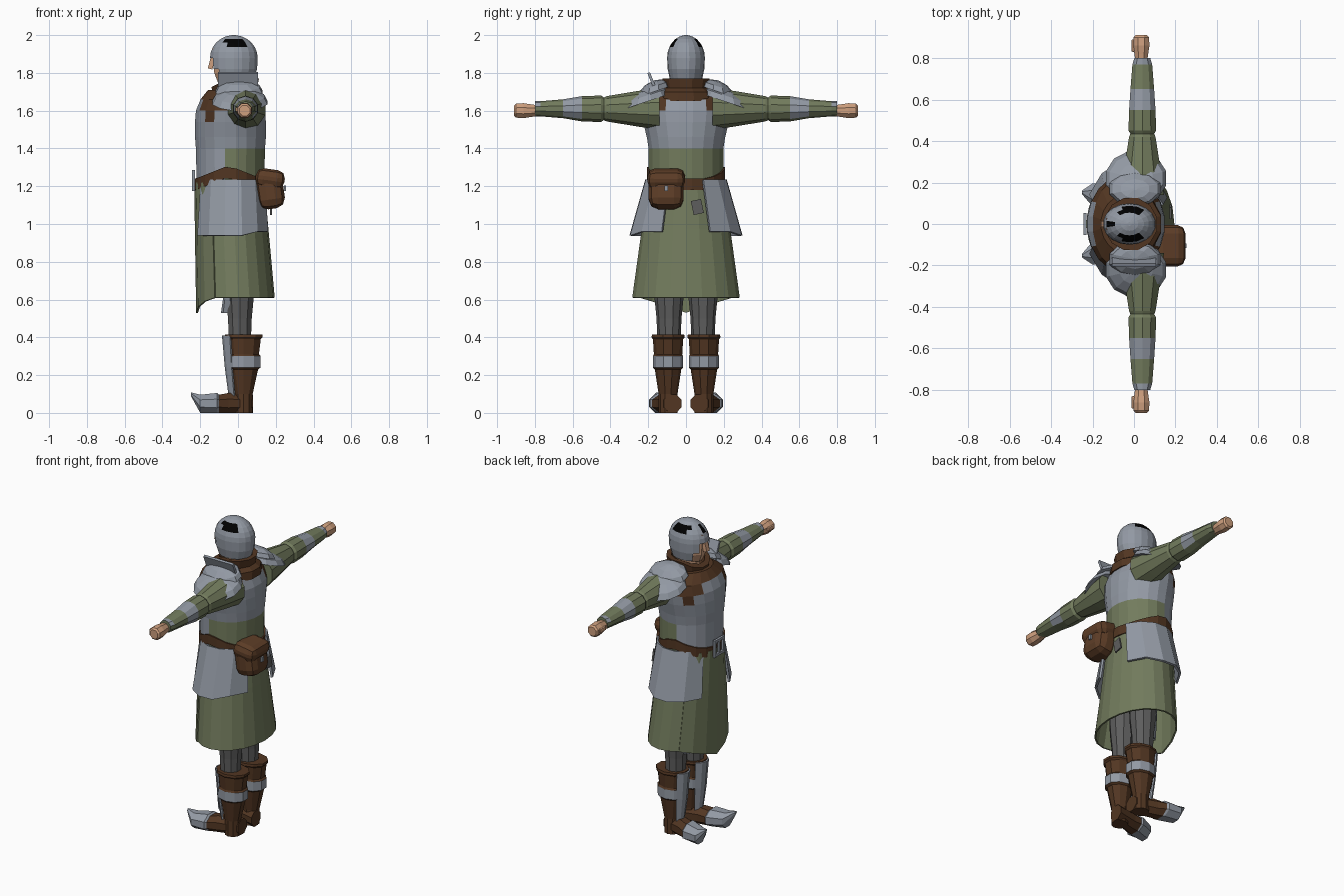
import bpy, bmesh, math
from mathutils import Vector, Matrix

default_cube = bpy.data.objects.get("Cube")
if default_cube:
    bpy.data.objects.remove(default_cube)


def material(name, red, green, blue):
    mat = bpy.data.materials.new(name)
    mat.use_nodes = True
    mat.diffuse_color = (red, green, blue, 1)
    shader = mat.node_tree.nodes["Principled BSDF"]
    shader.inputs["Base Color"].default_value = mat.diffuse_color
    return mat


STEEL = material("steel", .29, .32, .37)
CLOTH = material("green cloth", .17, .2, .11)
LEATHER = material("brown leather", .085, .037, .016)
SKIN = material("skin", .62, .35, .21)
MAIL = material("dark mail", .11, .11, .11)
BLACK = material("black", 0, 0, 0)
POUCH = material("pouch leather", .11, .047, .02)


def finish(name, bm, materials, rule=None, side=1, thickness=0, warp=None):
    """Warp, mirror across y, colour by face centre and link the part."""
    for vert in bm.verts:
        if warp:
            vert.co = Vector(warp(*vert.co))
        vert.co.y *= side
    bmesh.ops.recalc_face_normals(bm, faces=bm.faces)
    if rule:
        for face in bm.faces:
            x, y, z = face.calc_center_median()
            face.material_index = int(rule(x, abs(y), z))
    mesh = bpy.data.meshes.new(name)
    bm.to_mesh(mesh)
    bm.free()
    part = bpy.data.objects.new(name, mesh)
    bpy.context.collection.objects.link(part)
    for mat in materials:
        mesh.materials.append(mat)
    if thickness:
        part.modifiers.new("thickness", "SOLIDIFY").thickness = thickness


def loft(name, centre, rings, materials, sides=10, axis="z", arc=None,
         caps=True, cut=None, **options):
    """Skin elliptical rings (position, radius[, second radius]) along an axis."""
    bm = bmesh.new()
    if arc:
        angles = [math.radians(arc[0] + (arc[1] - arc[0]) * i / sides)
                  for i in range(sides + 1)]
    else:
        angles = [math.tau * (i + .5) / sides for i in range(sides)]
    rows = []
    for position, *radii in rings:
        row = []
        for angle in angles:
            p = centre[0] + radii[0] * math.cos(angle)
            q = centre[1] + radii[-1] * math.sin(angle)
            places = {"z": (p, q, position), "y": (p, position, q), "x": (position, p, q)}
            row.append(bm.verts.new(places[axis]))
        rows.append(row)
    for lower, upper in zip(rows, rows[1:]):
        for i in range(sides):
            j = (i + 1) % len(lower)
            bm.faces.new((lower[i], lower[j], upper[j], upper[i]))
    if caps and not arc:
        bm.faces.new(rows[0])
        bm.faces.new(rows[-1])
    if cut:
        gone = [f for f in bm.faces if cut(*f.calc_center_median())]
        bmesh.ops.delete(bm, geom=gone, context="FACES")
    finish(name, bm, materials, **options)


def dome(base, height, radius_a, radius_b, steps):
    """Rings of a half ellipsoid, stopping just short of the pole."""
    angles = [math.radians(85) * i / steps for i in range(steps + 1)]
    return [(base + height * math.sin(angle), radius_a * math.cos(angle),
             radius_b * math.cos(angle)) for angle in angles]


def box(name, centre, size, mat, bevel=0, tilt=0, axis="X", **options):
    bm = bmesh.new()
    bmesh.ops.create_cube(bm, size=1, matrix=Matrix.Diagonal((*size, 1)))
    if bevel:
        bmesh.ops.bevel(bm, geom=bm.edges[:], offset=bevel, segments=2,
                        affect="EDGES", profile=.5)
    turn = Matrix.Rotation(math.radians(tilt), 4, axis)
    bmesh.ops.transform(bm, matrix=Matrix.Translation(centre) @ turn, verts=bm.verts)
    finish(name, bm, [mat], **options)


# Torso: breastplate, cloth back and leather shoulder harness
def torso_colour(x, y, z):
    harness = z > 1.67 or (z > 1.6 and y > .1) or (z > 1.5 and .15 < y < .21)
    if harness:
        return 2
    return z < 1.4 and x > -.07


loft("torso", (-.04, 0),
     [(1.15, .18, .2), (1.4, .185, .2), (1.46, .19, .21), (1.54, .19, .23),
      (1.6, .185, .24), (1.66, .16, .23), (1.71, .12, .14)],
     [STEEL, CLOTH, LEATHER], sides=20, rule=torso_colour)


# Neck, drooping scarf and face
def scarf_droop(x, y, z):
    return x, y, z - max(0, -x - .05) / 2


loft("neck", (-.02, 0), [(1.65, .07), (1.85, .065)], [SKIN])
loft("scarf", (-.015, 0),
     [(1.65, .15, .17), (1.7, .15), (1.72, .12), (1.77, .13), (1.77, .1), (1.7, .08)],
     [LEATHER], sides=12, warp=scarf_droop)
loft("face", (-.04, 0), [(1.75, .07, .05), (1.8, .09, .07), (1.93, .1, .08)], [SKIN])
box("nose", (-.14, 0, 1.85), (.025, .03, .06), SKIN, tilt=15, axis="Y")


# Open-faced helmet with dark patches on the sides and brow
def helmet_colour(x, y, z):
    on_side = abs(x + .02) < .05 and y > .03
    on_brow = x < -.09 and y < .02
    return 1.93 < z < 1.98 and (on_side or on_brow)


def face_opening(x, y, z):
    return z < 1.77 or (x < -.08 and abs(y) < .06 and z < 1.89)


loft("helmet", (-.022, 0), [(1.765, .105, .085), (1.82, .125, .097)]
     + dome(1.88, .12, .128, .1, 6),
     [STEEL, BLACK], sides=18, rule=helmet_colour, cut=face_opening, thickness=.008)


# Skirt: wide back panel and a pointed front flap, shifting back towards the hem
def skirt_sway(x, y, z):
    return x + (1.2 - z) / 20, y, z


def pointed_hem(x, y, z):
    drop = max(0, .08 - abs(y) / 3) if z < .7 else 0
    return skirt_sway(x, y, z - drop)


skirt = [(1.22, .18, .2), (.97, .19, .235), (.61, .205, .285)]
loft("skirt_back", (-.04, 0), skirt, [CLOTH], sides=14, arc=(-122, 122),
     thickness=.01, warp=skirt_sway)
loft("skirt_front", (-.05, 0), skirt, [CLOTH], sides=6, arc=(120, 240),
     thickness=.01, warp=pointed_hem)


# Belt rising over the hips, with a square buckle
def belt_rise(x, y, z):
    return x, y, z + max(0, .07 - abs(x + .05) * .4)


loft("belt", (-.04, 0), [(1.18, .19, .21), (1.24, .19, .21)], [LEATHER], sides=20,
     caps=False, thickness=.01, warp=belt_rise)
for offset in (-.045, .045):
    box("buckle_side", (-.236, offset, 1.23), (.015, .016, .11), STEEL)
    box("buckle_bar", (-.236, 0, 1.23 + offset), (.015, .1, .016), STEEL)
box("buckle_pin", (-.236, 0, 1.23), (.01, .012, .09), STEEL)

# Pouch and spare buckle on the back
box("pouch", (.17, -.105, 1.175), (.145, .185, .19), POUCH, bevel=.05, tilt=-8, axis="Y")
box("pouch_flap", (.17, -.105, 1.24), (.155, .2, .1), POUCH, bevel=.04, tilt=8, axis="Y")
box("pouch_clasp", (.248, -.105, 1.19), (.01, .02, .03), STEEL)
box("back_buckle", (.175, .06, 1.09), (.01, .055, .075), MAIL, tilt=12)

# Raised guard on one shoulder
box("shoulder_guard", (0, -.175, 1.745), (.21, .015, .12), STEEL, tilt=22)


def shoulder_slope(x, y, z):
    return x, y, z - (y - .2) / 3


def sleeve_colour(x, y, z):
    forearm_plate = .55 < y < .65 and z > 1.57
    wrist_plate = y > .77 and z > 1.62
    return forearm_plate or wrist_plate


def hip_edge(x, y, z):
    return x, y, z - (.02 if z < 1 and x < .1 else 0)


def foot_shape(x, y, z):
    """Turn the foot outwards, flatten the sole and lift the toe."""
    lift = max(0, -.2 - x)
    return x, y - x / 4, (z if z > .02 else 0) + lift


for side, prefix in ((1, "right_"), (-1, "left_")):
    # Layered shoulder plates, sloping outwards
    loft(prefix + "shoulder_plate", (.01, .22), dome(1.65, .07, .15, .135, 3), [STEEL],
         sides=12, warp=shoulder_slope, side=side)
    loft(prefix + "shoulder_collar", (.005, .17), dome(1.69, .06, .13, .085, 3), [STEEL],
         warp=shoulder_slope, side=side)

    # Sleeve with elbow fold and forearm plate
    loft(prefix + "sleeve", (.04, 1.61),
         [(.14, .11), (.25, .095), (.42, .067), (.435, .06), (.45, .07),
          (.55, .067), (.65, .06, .05), (.77, .05, .04), (.8, .04)],
         [CLOTH, STEEL], axis="y", rule=sleeve_colour, side=side)

    # Closed hand
    loft(prefix + "hand", (.035, 1.6), [(.78, .03), (.82, .036), (.86, .043), (.9, .04), (.91, .03)],
         [SKIN], sides=8, axis="y", side=side)
    box(prefix + "thumb", (0, .86, 1.605), (.025, .06, .025), SKIN, bevel=.006, side=side)

    # Hip plate wrapped round the side
    loft(prefix + "hip_plate", (-.03, 0), [(1.235, .19, .22), (.96, .21, .305)], [STEEL],
         sides=5, arc=(25, 152), thickness=.014, warp=hip_edge, side=side)

    # Leg, knee plate, tall cuffed boot and shin plate
    loft(prefix + "leg", (.01, .09), [(.35, .06), (.5, .066), (.62, .078), (.8, .085)],
         [MAIL], side=side)
    loft(prefix + "knee_plate", (.01, .09), [(.53, .1, .03), (.6, .09, .07), (.7, .09, .08)],
         [STEEL], sides=4, arc=(125, 235), thickness=.008, side=side)
    loft(prefix + "boot", (.03, .095),
         [(0, .05), (.1, .05), (.23, .08, .07), (.24, .095, .08), (.3, .095, .08),
          (.31, .085, .075), (.39, .095, .08), (.4, .105, .088), (.415, .105, .085)],
         [LEATHER, STEEL], rule=lambda x, y, z: .235 < z < .3, side=side)
    loft(prefix + "shin_plate", (.03, .095), [(.09, .08, .05), (.24, .1, .07), (.41, .115, .08)],
         [STEEL], sides=4, arc=(130, 230), thickness=.01, side=side)
    loft(prefix + "foot", (.09, .05),
         [(.08, .05), (-.05, .06), (-.1, .07, .05), (-.11, .08, .06), (-.2, .06, .05), (-.25, .01)],
         [LEATHER, STEEL], sides=8, axis="x", warp=foot_shape, side=side,
         rule=lambda x, y, z: x < -.1)
